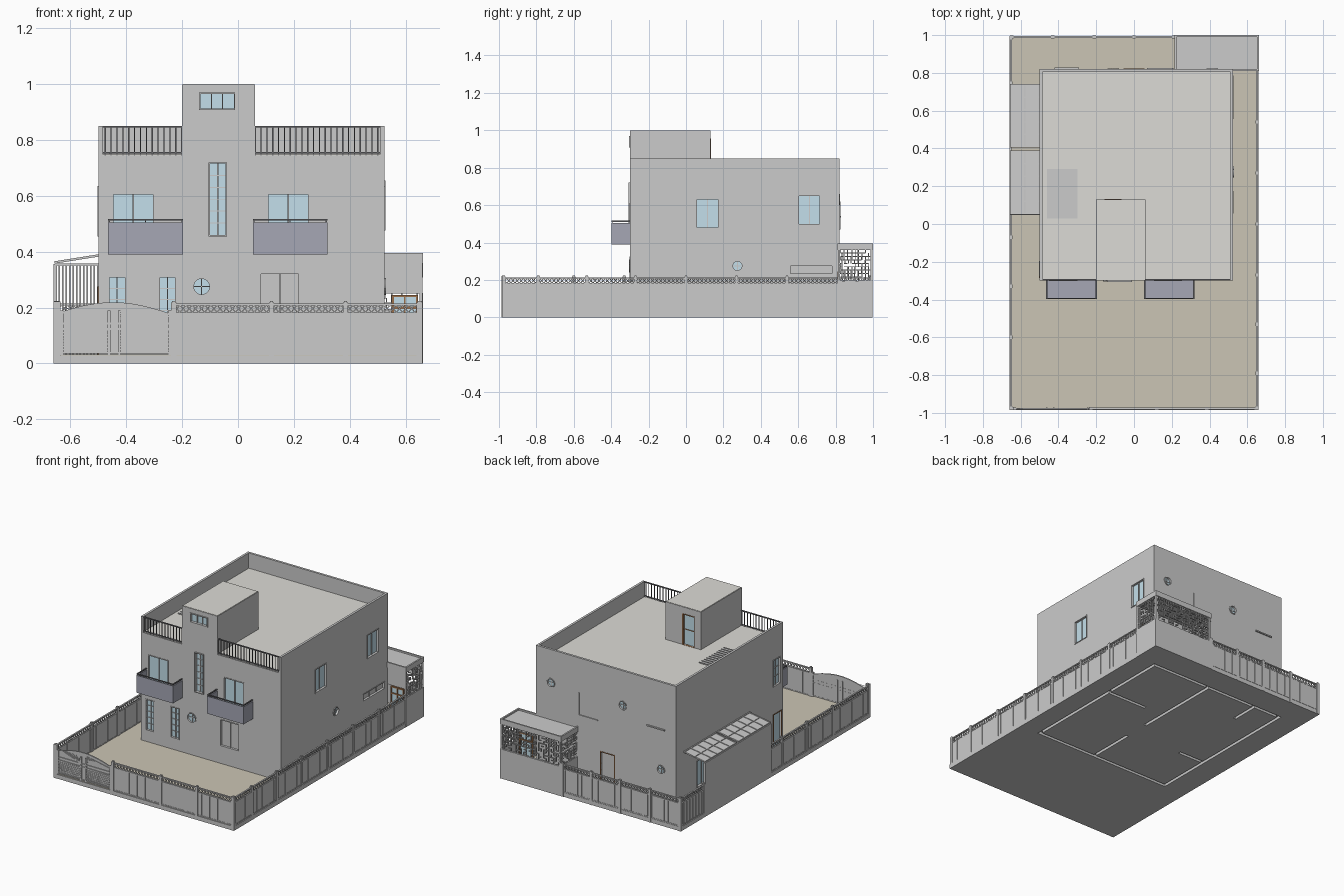
import bpy, bmesh, math, random
from mathutils import Vector, Matrix

if "Cube" in bpy.data.objects:
    bpy.data.objects.remove(bpy.data.objects["Cube"])
random.seed(4)
GLASS, TAN, PALE = (.55, .74, .83, 1), (.60, .56, .46, 1), (.72, .71, .67, 1)
BLUE, BROWN, DARK = (.38, .39, .46, 1), (.33, .16, .07, 1), (.16, .16, .17, 1)
mats = {}


class Part:
    """Collects boxes, bars, discs and prisms into one named object."""
    def __init__(self, name, color=None):
        self.name, self.color, self.bm = name, color, bmesh.new()

    def box(self, x0, x1, y0, y1, z0, z1):
        m = Matrix.Translation(((x0+x1)/2, (y0+y1)/2, (z0+z1)/2)) @ Matrix.Diagonal(
            (abs(x1-x0), abs(y1-y0), abs(z1-z0), 1))
        bmesh.ops.create_cube(self.bm, size=1, matrix=m)

    def bar(self, p, q, t=.004):
        p, q = Vector(p), Vector(q)
        rot = (q-p).to_track_quat('Z', 'Y').to_matrix().to_4x4()
        m = Matrix.Translation((p+q)/2) @ rot @ Matrix.Diagonal((t, t, (q-p).length, 1))
        bmesh.ops.create_cube(self.bm, size=1, matrix=m)

    def disc(self, p, q, r):
        p, q = Vector(p), Vector(q)
        rot = (q-p).to_track_quat('Z', 'Y').to_matrix().to_4x4()
        bmesh.ops.create_cone(self.bm, cap_ends=True, segments=24, radius1=r, radius2=r,
                              depth=(q-p).length, matrix=Matrix.Translation((p+q)/2) @ rot)

    def prism(self, pts, vec):
        f = self.bm.faces.new([self.bm.verts.new(p) for p in pts])
        ext = bmesh.ops.extrude_face_region(self.bm, geom=[f], use_keep_orig=True)
        bmesh.ops.translate(self.bm, vec=vec, verts=[v for v in ext['geom'] if isinstance(v, bmesh.types.BMVert)])

    def done(self):
        bmesh.ops.recalc_face_normals(self.bm, faces=self.bm.faces)
        me = bpy.data.meshes.new(self.name)
        self.bm.to_mesh(me)
        ob = bpy.data.objects.new(self.name, me)
        bpy.context.collection.objects.link(ob)
        if self.color:
            if self.color not in mats:
                mats[self.color] = bpy.data.materials.new("paint_%d" % len(mats))
                mats[self.color].diffuse_color = self.color
            me.materials.append(mats[self.color])
        return ob


# A plane is (wall axis, position, outward sign); u runs along it, d outwards
def pt(pl, u, d, z):
    a, pos, s = pl
    return (u, pos+s*d, z) if a == 'x' else (pos+s*d, u, z)


def wbox(part, pl, u0, u1, d0, d1, z0, z1):
    a, b = pt(pl, u0, d0, z0), pt(pl, u1, d1, z1)
    part.box(a[0], b[0], a[1], b[1], z0, z1)


def cut(ob, cutter):
    m = ob.modifiers.new("cut", 'BOOLEAN')
    m.operation, m.object, m.solver, m.use_self = 'DIFFERENCE', cutter, 'EXACT', True
    bpy.context.view_layer.objects.active = ob
    bpy.ops.object.modifier_apply(modifier=m.name)


FRONT, BACK = ('x', -.30, -1), ('x', .82, 1)
RIGHT, LEFT = ('y', .525, 1), ('y', -.50, -1)
TOWER_BACK = ('x', .13, 1)
glass, frames = Part("window_glass", GLASS), Part("window_frames")
doors, cutter = Part("wooden_doors", BROWN), Part("opening_cutter")


def window(pl, u0, u1, z0, z1, cols=2, rows=1, pane=glass, frame=frames, lip=.003, t=.005):
    wbox(cutter, pl, u0, u1, -.02, .02, z0, z1)
    if pane:
        wbox(pane, pl, u0, u1, -.021, -.012, z0, z1)
    for a, b, c, e in ((u0-t, u0, z0-t, z1+t), (u1, u1+t, z0-t, z1+t), (u0, u1, z0-t, z0), (u0, u1, z1, z1+t)):
        wbox(frame, pl, a, b, -.02, lip, c, e)
    for i in range(1, cols):
        u = u0+(u1-u0)*i/cols
        wbox(frame, pl, u-.002, u+.002, -.015, -.006, z0, z1)
    for i in range(1, rows):
        z = z0+(z1-z0)*i/rows
        wbox(frame, pl, u0, u1, -.015, -.007, z-.0015, z+.0015)


def porthole(pl, u, z, r):
    cutter.disc(pt(pl, u, -.02, z), pt(pl, u, .02, z), r)
    glass.disc(pt(pl, u, -.021, z), pt(pl, u, -.012, z), r)
    ring = [pt(pl, u+r*math.cos(i*math.pi/12), .001, z+r*math.sin(i*math.pi/12)) for i in range(25)]
    for p, q in zip(ring, ring[1:]):
        frames.bar(p, q, .006)
    frames.bar(pt(pl, u-r, -.008, z), pt(pl, u+r, -.008, z))
    frames.bar(pt(pl, u, -.008, z-r), pt(pl, u, -.008, z+r))


# Openings
for u in (-.445, .11):
    window(FRONT, u, u+.14, .40, .605)
window(FRONT, -.10, -.045, .46, .715, 2, 6, lip=.008)
window(FRONT, -.135, -.015, .912, .965, 3, lip=.006)
for u in (-.46, -.28):
    window(FRONT, u, u+.055, .11, .308, 2, 5)
shutters = Part("shutters")
window(FRONT, .083, .217, .15, .32, 2, 1, shutters)
window(RIGHT, .06, .17, .48, .63)
window(RIGHT, .605, .715, .50, .65)
window(RIGHT, .56, .78, .235, .275, 3, 1, shutters)
window(LEFT, -.27, -.20, .46, .63, 2, 3)
window(LEFT, .48, .60, .10, .27, 2)
window(LEFT, -.28, -.20, .035, .27, 1, 1, glass, doors)
window(BACK, -.05, .05, .035, .27, 1, 1, Part("unused") and shutters, doors)
window(TOWER_BACK, -.15, -.07, .75, .95, 1, 2, glass, doors)
porthole(FRONT, -.13, .275, .031)
porthole(RIGHT, .275, .275, .027)
for u, z in ((.415, .63), (-.11, .62), (-.39, .27)):
    porthole(BACK, u, z, .027)
cutter_ob = cutter.done()

# House body, stair tower and roof
body, tower = Part("house_body"), Part("stair_tower")
body.box(-.50, .525, -.30, .82, .02, .745)
tower.box(-.20, .06, -.30, .13, .74, .998)
for part in (body, tower):
    cut(part.done(), cutter_ob)
bpy.data.objects.remove(cutter_ob)
par = Part("parapet")
par.box(-.50, -.485, -.30, .82, .745, .85)
par.box(.51, .525, -.30, .82, .745, .85)
par.box(-.485, .51, .805, .82, .745, .85)
par.done()
roof = Part("roof_finish", PALE)
roof.box(-.485, .51, -.295, .805, .744, .749)
roof.box(-.197, .057, -.297, .127, .996, 1.0)
roof.done()
grille = Part("roof_grille")
grille.box(-.46, -.30, .03, .29, .749, .752)
for i in range(11):
    grille.box(-.46, -.30, .03+i*.0255, .035+i*.0255, .752, .756)
grille.done()

# Front roof railings
rail = Part("roof_railing", DARK)
for a, b in ((-.498, -.20), (.06, .523)):
    rail.box(a, b, -.299, -.291, .844, .85)
    rail.box(a, b, -.299, -.291, .752, .757)
    n = round((b-a)/.021)
    for i in range(n+1):
        x = a+.002+(b-a-.004)*i/n
        rail.box(x-.002, x+.002, -.297, -.293, .745, .846)
rail.done()

# Balconies
balcony, top_rail = Part("balconies", BLUE), Part("balcony_rails", DARK)
for a, b in ((-.465, -.197), (.053, .32)):
    balcony.box(a, b, -.398, -.30, .39, .40)
    for s in ((a, b, -.398, -.391), (a, a+.007, -.391, -.30), (b-.007, b, -.391, -.30)):
        balcony.box(*s, .40, .505)
        top_rail.box(*s, .511, .517)
    for x in (a+.004, (a+b)/2, b-.004):
        top_rail.box(x-.002, x+.002, -.396, -.392, .50, .512)
balcony.done(), top_rail.done()

# Small ledges on the back wall
ledge = Part("wall_ledges")
wbox(ledge, BACK, -.42, -.29, 0, .008, .535, .543)
wbox(ledge, BACK, .07, .21, 0, .006, .47, .476)
wbox(ledge, BACK, .205, .21, 0, .006, .47, .62)
ledge.done()

# Ground slab, with wall footings open underneath
ground, foot = Part("ground_slab"), Part("footing_cutter")
ground.box(-.66, .66, -.985, .995, 0, .028)
for b in ((-.5, .525, -.30, -.28), (-.5, .525, .80, .82), (-.5, -.48, -.30, .82), (.505, .525, -.30, .82),
          (.07, .09, .2, .81), (.07, .09, -.29, .03), (.22, .515, .36, .38), (-.30, -.28, .62, .81),
          (-.49, -.30, .07, .09)):
    foot.box(*b, -.02, .022)
foot_ob = foot.done()
cut(ground.done(), foot_ob)
bpy.data.objects.remove(foot_ob)
yard = Part("yard_surface", TAN)
yard.box(-.655, .655, -.98, .99, .026, .031)
yard.done()


# Boundary fence: panels, ribs, diagonal lattice and posts
def fence(name, pl, u0, u1, posts, rib=.06):
    f = Part(name)
    wbox(f, pl, u0, u1, -.008, -.002, .02, .18)
    for z in (.03, .177, .208):
        wbox(f, pl, u0, u1, -.010, 0, z, z+.006)
    n = max(1, round((u1-u0)/rib))
    for i in range(n+1):
        u = u0+(u1-u0)*i/n
        wbox(f, pl, u-.002, u+.002, -.010, 0, .03, .18)
    n = max(1, round((u1-u0)/.022))
    w = (u1-u0)/n
    for i in range(n):
        a, b = u0+i*w, u0+(i+1)*w
        f.bar(pt(pl, a, -.005, .183), pt(pl, b, -.005, .209))
        f.bar(pt(pl, b, -.005, .183), pt(pl, a, -.005, .209))
    for u in posts:
        wbox(f, pl, u-.009, u+.009, -.013, .003, .0, .218)
        wbox(f, pl, u-.006, u+.006, -.011, .001, .218, .224)
    f.done()


F_FRONT, F_BACK = ('x', -.982, -1), ('x', .995, 1)
F_RIGHT, F_LEFT = ('y', .657, 1), ('y', -.657, -1)
fence("front_fence", F_FRONT, -.23, .655, (-.23, .12, .385, .648))
fence("right_fence", F_RIGHT, -.98, .82, (-.974, -.79, -.53, -.27, 0, .27, .54))
fence("left_fence_front", F_LEFT, -.98, .05, (-.974, -.60, -.33, -.07))
fence("left_fence_back", F_LEFT, .74, .99, (.745, .985), .03)
fence("back_fence", F_BACK, -.655, .22, (-.648, -.43, -.21, .0, .21), .03)

# Arched entrance gate with slanted slats
gate = Part("entrance_gate")
arch = [(-.63+.39*i/16, -.978, .165+.05*math.sin(math.pi*(i+2)/19)) for i in range(17)]
gate.prism([(-.63, -.978, .035)] + arch + [(-.24, -.978, .035)], (0, .004, 0))
for p, q in zip(arch, arch[1:]):
    gate.bar((p[0], -.977, p[2]), (q[0], -.977, q[2]), .008)
for x in (-.63, -.462, -.425, -.245):
    gate.box(x-.005, x+.005, -.985, -.972, .03, .19)
for z in (.035, .12, .14):
    gate.box(-.63, -.24, -.983, -.973, z, z+.006)
for i in range(7):
    gate.bar((-.62+i*.024, -.981, .20-i*.002), (-.47, -.981, .143+.001*i), .003)
    gate.bar((-.25-i*.024, -.981, .168+i*.005), (-.42, -.981, .20-i*.007), .003)
    for a, b in ((-.625, -.468), (-.42, -.25)):
        gate.bar((a, -.981, .05+i*.01), (b, -.981, .045+i*.012), .003)
gate.box(-.66, -.635, -.986, -.968, 0, .222)
gate.done()

# Side carport: tall outer wall, two sloped roofs, slatted front
port = Part("carport")
port.box(-.66, -.648, .05, .74, 0, .355)
for a, b in ((.05, .39), (.405, .74)):
    port.prism([(-.657, a, .357), (-.657, b, .357), (-.50, b, .382), (-.50, a, .382)], (0, 0, .004))
    for i in range(6):
        y = a+.004+(b-a-.008)*i/5
        port.bar((-.657, y, .362), (-.50, y, .387), .007)
    for x, z in ((-.654, .362), (-.578, .374), (-.503, .386)):
        port.bar((x, a, z), (x, b, z), .007)
for i in range(13):
    x = -.652+i*.0125
    port.box(x-.0025, x+.0025, .05, .056, .03, .358)
port.box(-.655, -.50, .048, .058, .35, .358)
port.done()

# Rear annex: base walls, flat roof, irregular openwork screens
annex, screen = Part("annex_walls"), Part("annex_screen")
annex.box(.22, .66, .985, .998, 0, .195)
annex.box(.648, .662, .81, .998, 0, .195)
annex.box(.22, .232, .82, .985, 0, .195)
annex.box(.525, .66, .812, .822, .25, .365)
annex.box(.215, .662, .81, 1.0, .36, .385)
for b in ((.215, .662, .99, 1.0), (.215, .662, .81, .82), (.215, .225, .82, .99), (.652, .662, .82, .99)):
    annex.box(*b, .385, .395)
for x, y in ((.226, .992), (.655, .992), (.655, .818)):
    annex.box(x-.006, x+.006, y-.006, y+.006, .19, .362)
annex.done()
for pl, u0, u1 in ((('x', .995, 1), .22, .66), (('y', .658, 1), .815, .995), (('y', .223, -1), .825, .995)):
    n, m = round((u1-u0)/.018), 9
    du, dz = (u1-u0)/n, .165/m
    for i in range(n+1):
        for k in range(m+1):
            u, z = u0+i*du, .197+k*dz
            if k < m and random.random() < .62:
                wbox(screen, pl, u-.0025, u+.0025, -.008, 0, z, z+dz)
            if i < n and random.random() < .62:
                wbox(screen, pl, u, u+du, -.008, 0, z-.0025, z+.0025)
screen.done()
for b in ((.55, .558, .03, .245), (.637, .645, .03, .245), (.55, .645, .237, .245), (.55, .645, .195, .203),
          (.594, .60, .03, .24)):
    doors.box(b[0], b[1], .810, .824, b[2], b[3])
glass.box(.555, .64, .815, .819, .03, .24)
for part in (glass, frames, doors, shutters):
    part.done()

for m in bpy.data.materials:
    if m.users and not m.is_grease_pencil:
        m.use_nodes = True
        m.node_tree.nodes["Principled BSDF"].inputs["Base Color"].default_value = m.diffuse_color
